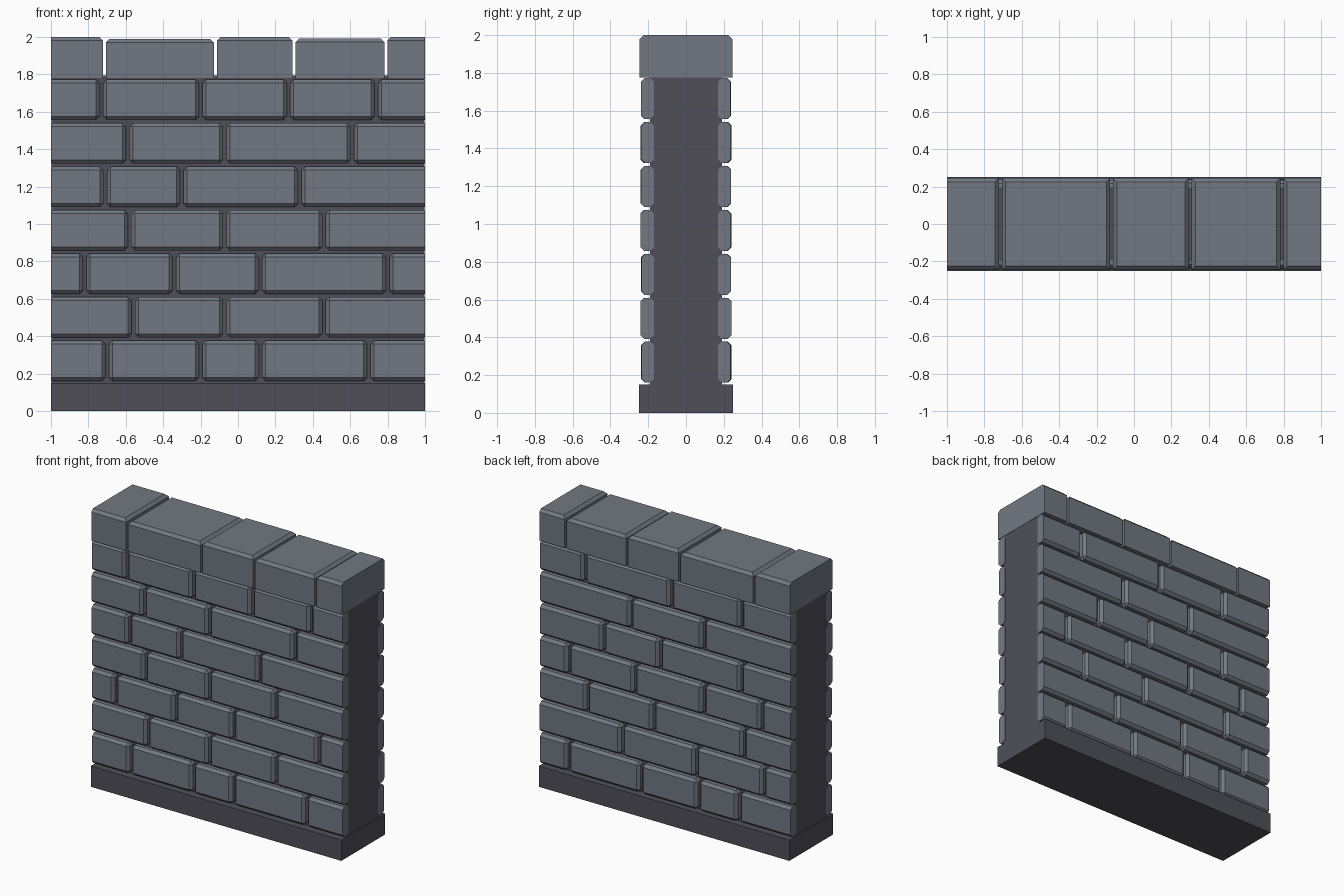
import bpy, bmesh, random
from mathutils import Vector

if "Cube" in bpy.data.objects:
    bpy.data.objects.remove(bpy.data.objects["Cube"])

random.seed(4)


def material(name, rgb):
    m = bpy.data.materials.new(name)
    m.diffuse_color = (*rgb, 1)
    m.use_nodes = True
    m.node_tree.nodes["Principled BSDF"].inputs["Base Color"].default_value = m.diffuse_color
    return m


stone = material("blue grey stone", (0.168, 0.191, 0.223))
dark = material("dark mortar", (0.080, 0.078, 0.100))


def add_block(bm, lo, hi, bevel, keep=lambda e: True):
    """Box from lo to hi, chamfered on the chosen edges (never round the wall ends)."""
    lo, hi = Vector(lo), Vector(hi)
    tmp = bmesh.new()
    bmesh.ops.create_cube(tmp, size=1)
    for v in tmp.verts:
        v.co = Vector([lo[i] if v.co[i] < 0 else hi[i] for i in range(3)])

    def at_wall_end(e):
        return all(abs(abs(v.co.x) - 1) < 0.004 for v in e.verts)
    edges = [e for e in tmp.edges if not at_wall_end(e) and keep(e)]
    bmesh.ops.bevel(tmp, geom=edges, offset=bevel, segments=1,
                    affect='EDGES', profile=0.5)
    mesh = bpy.data.meshes.new("tmp")
    tmp.to_mesh(mesh)
    tmp.free()
    bm.from_mesh(mesh)
    bpy.data.meshes.remove(mesh)


def finish(name, bm, mat):
    mesh = bpy.data.meshes.new(name)
    bm.to_mesh(mesh)
    bm.free()
    mesh.materials.append(mat)
    bpy.context.collection.objects.link(bpy.data.objects.new(name, mesh))


def spans(joints, gap):
    """Stone extents between joints, running flush to both wall ends."""
    xs = [-1] + sorted(joints) + [1]
    for i in range(len(xs) - 1):
        a = xs[i] + (gap / 2 if i else 0)
        b = xs[i + 1] - (gap / 2 if i < len(xs) - 2 else 0)
        yield a, b


# Plinth: only the long top edges are chamfered
bm = bmesh.new()
add_block(bm, (-1, -0.25, 0), (1, 0.25, 0.15), 0.012,
          lambda e: all(v.co.z > 0.1 for v in e.verts))
finish("plinth", bm, dark)

# Mortar core, set just inside the stone ends
bm = bmesh.new()
add_block(bm, (-0.998, -0.19, 0.1), (0.998, 0.19, 1.795), 0.02)
finish("mortar_core", bm, dark)

# Brick courses, joints listed from the bottom course upwards
front = [(-.70, -.20, .12, .70), (-.56, -.07, .46), (-.82, -.34, .12, .80),
         (-.58, -.07, .46), (-.71, -.30, .33), (-.59, -.07, .61),
         (-.73, -.20, .27, .74)]
back = [(-.58, -.26, .20, .78), (-.78, -.24, .35), (-.62, .10, .63),
        (-.76, -.30, .25, .78), (-.60, .05, .50), (-.30, .28),
        (-.60, -.04, .65)]
for name, side, courses in (("front_bricks", -1, front), ("back_bricks", 1, back)):
    bm = bmesh.new()
    for row, joints in enumerate(courses):
        z = 0.16 + row * 0.2325
        for a, b in spans(joints, 0.018):
            y = sorted((side * 0.17, side * random.uniform(0.234, 0.242)))
            add_block(bm, (a, y[0], z), (b, y[1], z + 0.217), 0.019)
    finish(name, bm, stone)

# Cap stones running through the full thickness
bm = bmesh.new()
tops = (2.0, 1.99, 2.0, 1.993, 2.0)
for (a, b), top in zip(spans((-.715, -.12, .30, .79), 0.016), tops):
    add_block(bm, (a, -0.245, 1.775), (b, 0.245, top), 0.02,
              lambda e: any(v.co.z > 1.9 for v in e.verts)
              and abs(e.verts[0].co.z - e.verts[1].co.z) < 0.01)
finish("cap_stones", bm, stone)
